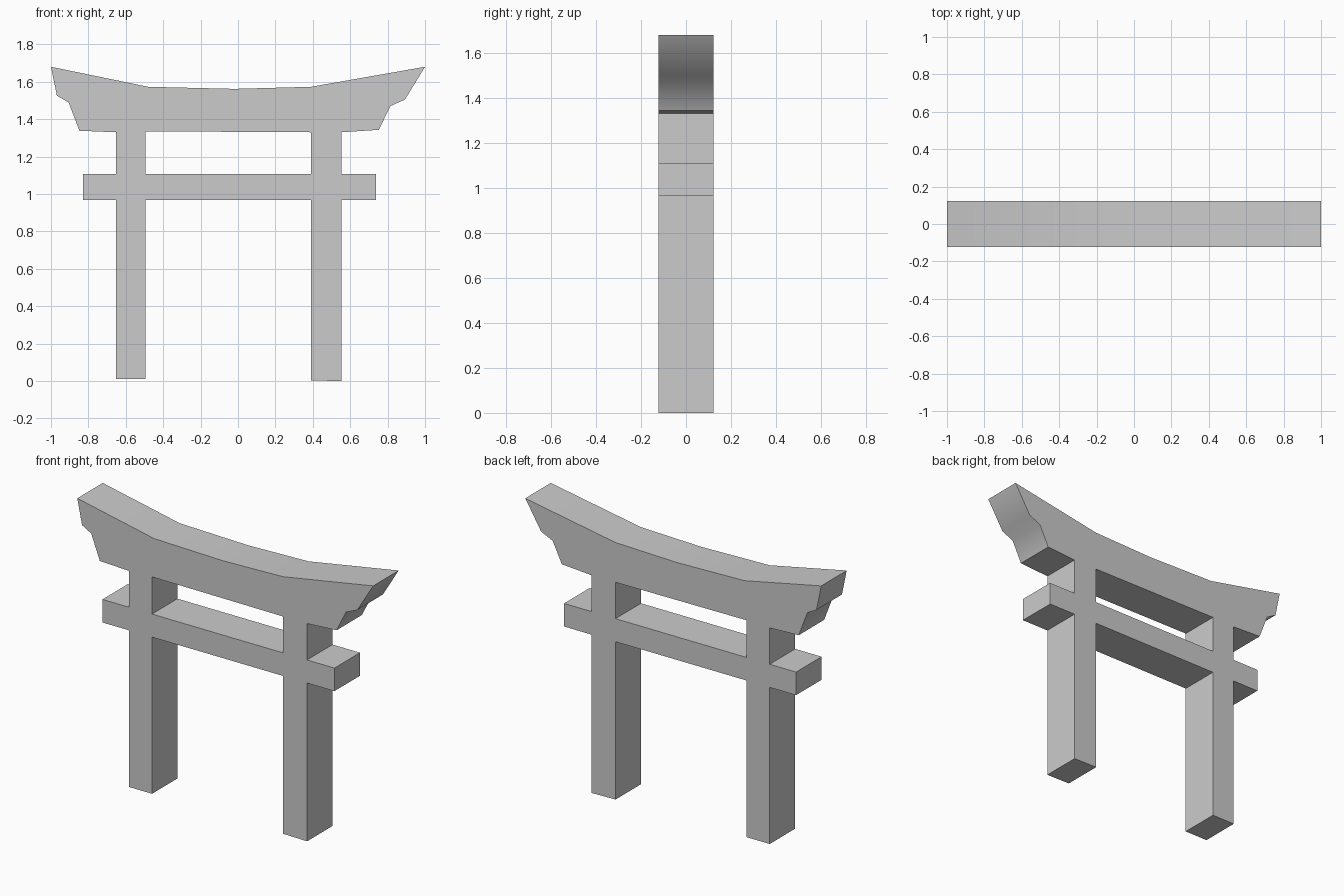
import bpy
import math

if "Cube" in bpy.data.objects:
    bpy.data.objects.remove(bpy.data.objects["Cube"])

HALF_DEPTH = 0.123

# Curved lintel, left tip over the top to the right tip and under the right eave
lintel_right = [(-1, 1.68), (-0.48, 1.573), (-0.02, 1.562), (0.39, 1.573), (1, 1.68),
                (0.893, 1.505), (0.815, 1.47), (0.753, 1.343), (0.553, 1.33)]
# Underside of the left eave back up to the tip
lintel_left = [(-0.652, 1.33), (-0.848, 1.338), (-0.906, 1.49), (-0.968, 1.525)]

# Tie beam heights and post edges
LOW, HIGH = 0.967, 1.108
right_side = [(0.553, HIGH), (0.738, HIGH), (0.738, LOW), (0.553, LOW)]
left_side = [(-0.652, LOW), (-0.83, LOW), (-0.83, HIGH), (-0.652, HIGH)]
right_post = [(0.553, 0), (0.39, 0.003), (0.39, LOW)]
left_post = [(-0.495, LOW), (-0.495, 0.01), (-0.652, 0.01)]
outline = lintel_right + right_side + right_post + left_post + left_side + lintel_left

# Opening between the posts, above the tie beam
opening = [(-0.495, HIGH), (0.39, HIGH), (0.39, 1.33), (-0.495, 1.335)]

# Gate: one filled profile, extruded to both sides
curve = bpy.data.curves.new("gate_profile", "CURVE")
curve.dimensions = "2D"
curve.fill_mode = "BOTH"
curve.extrude = HALF_DEPTH
for loop in (outline, opening):
    spline = curve.splines.new("POLY")
    spline.points.add(len(loop) - 1)
    for point, (x, z) in zip(spline.points, loop):
        point.co = (x, z, 0, 1)
    spline.use_cyclic_u = True

gate = bpy.data.objects.new("gate", curve)
bpy.context.collection.objects.link(gate)
gate.rotation_euler = (math.radians(90), 0, 0)
bpy.context.view_layer.objects.active = gate
gate.select_set(True)
bpy.ops.object.convert(target="MESH")
gate = bpy.context.object

# Weld caps to the sides and keep outward normals
bpy.ops.object.mode_set(mode="EDIT")
bpy.ops.mesh.select_all(action="SELECT")
bpy.ops.mesh.remove_doubles(threshold=0.0005)
bpy.ops.mesh.normals_make_consistent(inside=False)
bpy.ops.object.mode_set(mode="OBJECT")
bpy.ops.object.transform_apply(location=False, rotation=True, scale=False)

# Soft shading on the stepped eaves only
bpy.ops.object.shade_smooth_by_angle(angle=math.radians(40))
